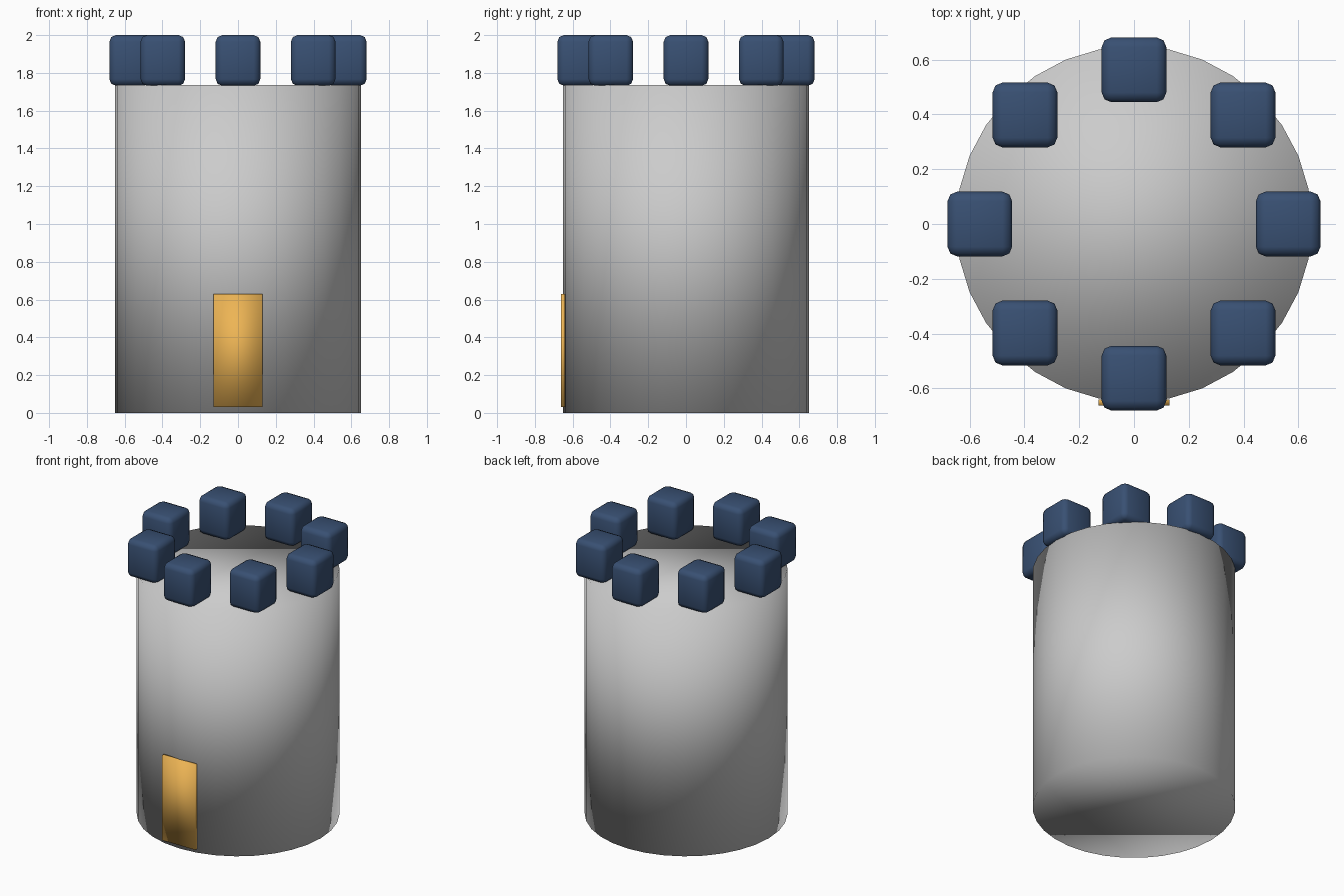
import bpy, bmesh, math
from mathutils import Vector

if "Cube" in bpy.data.objects:
    bpy.data.objects.remove(bpy.data.objects["Cube"])


def material(name, color):
    mat = bpy.data.materials.new(name)
    mat.diffuse_color = (*color, 1)
    mat.use_nodes = True
    mat.node_tree.nodes["Principled BSDF"].inputs["Base Color"].default_value = mat.diffuse_color
    return mat


def smooth_all(obj):
    for p in obj.data.polygons:
        p.use_smooth = True


def box(name, center, size, mat, bevel=0.0):
    mesh = bpy.data.meshes.new(name)
    bm = bmesh.new()
    bmesh.ops.create_cube(bm, size=1)
    bmesh.ops.scale(bm, vec=Vector(size), verts=bm.verts)
    if bevel:
        bmesh.ops.bevel(bm, geom=bm.edges[:], offset=bevel, segments=2,
                        profile=0.5, affect='EDGES')
    bm.to_mesh(mesh)
    bm.free()
    obj = bpy.data.objects.new(name, mesh)
    obj.location = center
    bpy.context.collection.objects.link(obj)
    mesh.materials.append(mat)
    smooth_all(obj)
    return obj


navy = material("navy", (0.04, 0.08, 0.17))
amber = material("amber", (0.85, 0.46, 0.09))

# Solid round tower body
height = 1.736
bpy.ops.mesh.primitive_cylinder_add(vertices=32, radius=0.65, depth=height,
                                    location=(0, 0, height / 2))
tower = bpy.context.object
tower.name = "tower_body"
smooth_all(tower)

# Ring of rounded, axis-aligned battlement blocks
for i in range(8):
    a = i * math.pi / 4
    box(f"battlement_{i + 1}",
        (0.563 * math.cos(a), 0.563 * math.sin(a), 1.866),
        (0.236, 0.236, 0.268), navy, bevel=0.035)

# Door panel on the front
box("door", (0, -0.652, 0.33), (0.26, 0.022, 0.60), amber)
